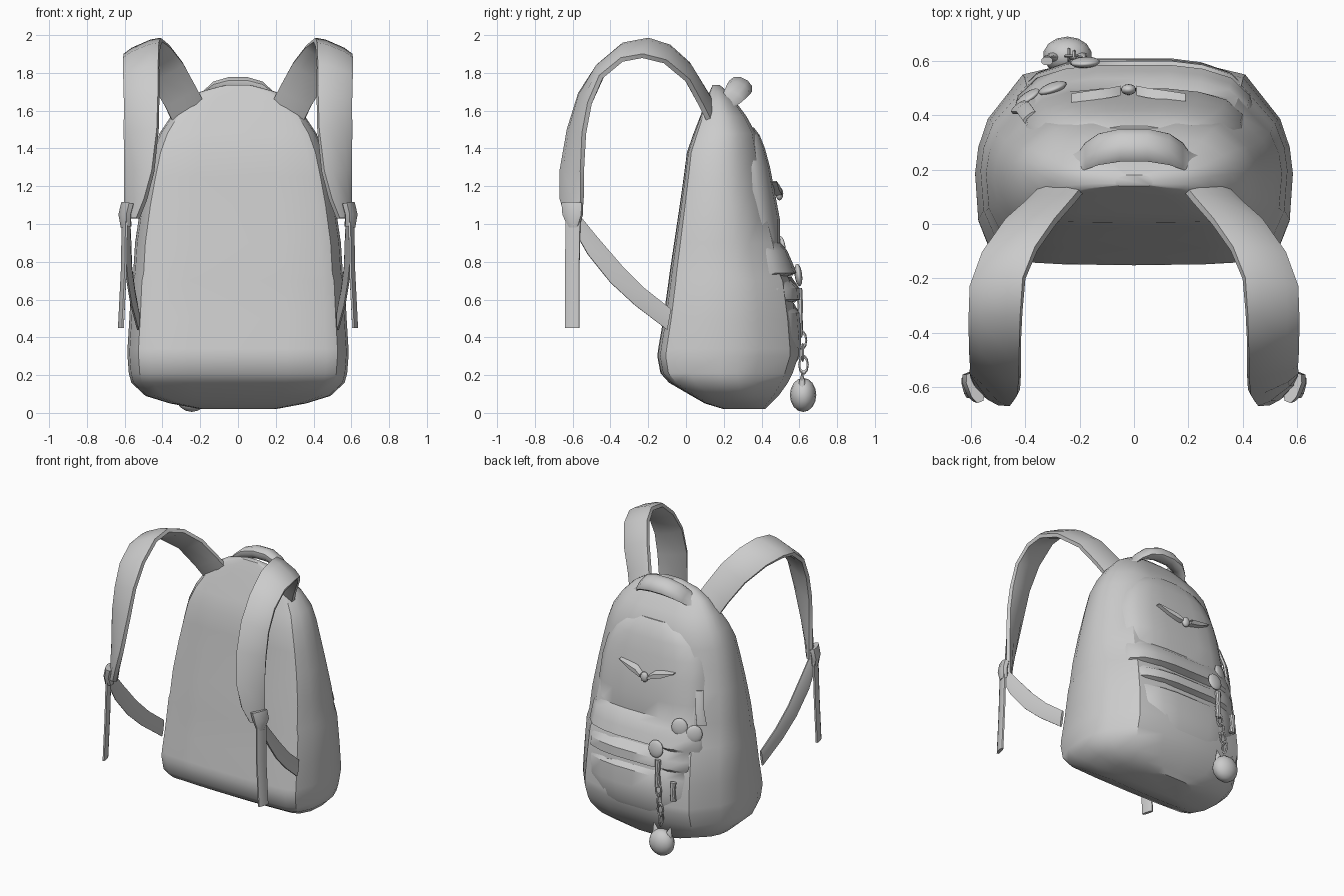
import bpy, bmesh, math
from mathutils import Vector

if "Cube" in bpy.data.objects:
    bpy.data.objects.remove(bpy.data.objects["Cube"])

grey = bpy.data.materials.new("grey cloth")
grey.diffuse_color = (0.6, 0.6, 0.6, 1)
grey.use_nodes = True
grey.node_tree.nodes["Principled BSDF"].inputs["Base Color"].default_value = grey.diffuse_color


def finish(bm, name, angle=35):
    bmesh.ops.recalc_face_normals(bm, faces=bm.faces)
    me = bpy.data.meshes.new(name)
    bm.to_mesh(me)
    bm.free()
    ob = bpy.data.objects.new(name, me)
    bpy.context.collection.objects.link(ob)
    me.materials.append(grey)
    bpy.ops.object.select_all(action='DESELECT')
    ob.select_set(True)
    bpy.context.view_layer.objects.active = ob
    bpy.ops.object.shade_smooth_by_angle(angle=math.radians(angle))
    return ob


def add_loft(bm, rings):
    rows = [[bm.verts.new(p) for p in r] for r in rings]
    n = len(rows[0])
    for a, b in zip(rows, rows[1:]):
        for i in range(n):
            bm.faces.new((a[i], a[(i + 1) % n], b[(i + 1) % n], b[i]))
    bm.faces.new(rows[0])
    bm.faces.new(rows[-1])


def loft(name, rings, angle=35):
    bm = bmesh.new()
    add_loft(bm, rings)
    return finish(bm, name, angle)


def band(name, edges, thick, angle=35, bulge=1.0):
    """Flat band between pairs of edge points, with a padded section."""
    pairs = [(Vector(a), Vector(b)) for a, b in edges]
    mids = [(a + b) / 2 for a, b in pairs]
    rings = []
    for i, (a, b) in enumerate(pairs):
        t = mids[min(i + 1, len(mids) - 1)] - mids[max(i - 1, 0)]
        n = t.cross(b - a).normalized() * thick / 2
        rings.append([a - n * .5, a + n * .5, a.lerp(b, .25) + n * bulge, a.lerp(b, .75) + n * bulge,
                      b + n * .5, b - n * .5, a.lerp(b, .75) - n, a.lerp(b, .25) - n])
    return loft(name, rings, angle)


def ball(name, loc, size, rot_z=0, rot_x=0, seg=14):
    bm = bmesh.new()
    bmesh.ops.create_uvsphere(bm, u_segments=seg, v_segments=8, radius=1)
    ob = finish(bm, name, 60)
    ob.location, ob.scale, ob.rotation_euler = loc, size, (rot_x, 0, rot_z)
    return ob


def mirrored(half):
    return half + [(-x, y) for x, y in reversed(half) if x > 0]


# main bag: z, half width, front y, back y
section = mirrored([(0, 0), (.45, .005), (.8, .02), (.9, .06), (.98, .22), (1, .45), (.98, .58),
                    (.92, .72), (.7, .94), (.38, 1), (0, 1)])
bag = [(.02, .2, .2, .42), (.05, .36, .1, .45), (.09, .49, .03, .49), (.16, .565, -.09, .54),
       (.21, .578, -.135, .565), (.30, .585, -.152, .595), (.34, .585, -.147, .595),
       (.5, .575, -.12, .58), (.7, .565, -.092, .55), (.74, .555, -.087, .53), (.9, .545, -.063, .49),
       (1.1, .515, -.033, .44), (1.25, .485, -.012, .41), (1.38, .455, .005, .39), (1.48, .415, .04, .37),
       (1.57, .355, .075, .32), (1.65, .28, .105, .26), (1.7, .2, .125, .22), (1.735, .07, .14, .18)]
loft("bag_body", [[(x * w, f + (b - f) * y, z) for x, y in section] for z, w, f, b in bag], 32)

# raised back pocket with folded slits: z, half width, inner y, outer y, fold depth
pocket_section = mirrored([(0, 0), (.6, 0), (.93, .05), (1, .3), (.93, .66), (.78, .86), (.55, .96),
                           (.3, 1), (0, 1)])
pocket = [(.2, .36, .25, .54, 0), (.3, .42, .25, .605, 0), (.42, .45, .25, .61, 0), (.53, .46, .25, .6, 0),
          (.58, .46, .25, .585, .035), (.6, .46, .25, .605, 0), (.66, .46, .25, .6, 0),
          (.72, .46, .25, .572, .04), (.74, .46, .25, .585, 0), (.8, .455, .25, .562, 0),
          (.86, .45, .25, .535, 0), (.9, .44, .25, .512, .015), (1.02, .43, .22, .498, 0),
          (1.18, .42, .2, .468, 0), (1.3, .39, .2, .445, 0), (1.4, .34, .2, .418, 0),
          (1.47, .27, .2, .39, 0), (1.51, .17, .2, .36, 0)]
loft("back_pocket", [[(x * w, f + (b - f) * y - (d if y > .5 and x > -.4 else 0), z)
                      for x, y in pocket_section] for z, w, f, b, d in pocket], 38)

# padded shoulder straps, webbing and buckles on both sides
shoulder = [((.18, .14, 1.64), (.35, .12, 1.55)), ((.22, .09, 1.72), (.39, .08, 1.63)),
            ((.29, .01, 1.85), (.47, .01, 1.76)), ((.36, -.09, 1.94), (.555, -.11, 1.86)),
            ((.405, -.2, 1.975), (.6, -.23, 1.89)), ((.415, -.33, 1.95), (.605, -.34, 1.87)),
            ((.42, -.46, 1.84), (.605, -.45, 1.78)), ((.42, -.56, 1.69), (.6, -.51, 1.64)),
            ((.425, -.62, 1.5), (.6, -.54, 1.48)), ((.45, -.66, 1.28), (.595, -.55, 1.28)),
            ((.49, -.66, 1.13), (.595, -.55, 1.13)), ((.53, -.63, 1.03), (.59, -.56, 1.03))]
lower = [((.575, -.56, 1.04), (.6, -.6, .98)), ((.57, -.47, .93), (.6, -.52, .84)),
         ((.565, -.34, .78), (.585, -.4, .69)), ((.55, -.22, .66), (.565, -.27, .57)),
         ((.53, -.08, .55), (.53, -.1, .44))]
tail = [((.59, -.635, 1.02), (.61, -.56, 1.02)), ((.595, -.64, .75), (.615, -.565, .75)),
        ((.61, -.64, .45), (.63, -.565, .45))]
for side, s in (("left", -1), ("right", 1)):
    def flip(edges):
        return [tuple((s * x, y, z) for x, y, z in e) for e in edges]
    band(side + "_shoulder_strap", flip(shoulder), .05)
    band(side + "_lower_strap", flip(lower), .018)
    band(side + "_strap_tail", flip(tail), .022)
    band(side + "_buckle", flip([((.565, -.655, 1.11), (.605, -.55, 1.11)),
                                 ((.58, -.65, 1.05), (.62, -.55, 1.05)),
                                 ((.58, -.62, .985), (.605, -.57, .985))]), .05)

# carry handle: flat ends and a padded grip
grip = [(-.27, .2, 1.62, .045, .012), (-.2, .225, 1.65, .045, .014), (-.18, .25, 1.675, .05, .022),
        (-.13, .275, 1.71, .058, .035), (-.05, .29, 1.73, .06, .04)]
grip += [(-x, y, z, w, h) for x, y, z, w, h in reversed(grip)]
loft("carry_handle", [[(x, y + w * math.cos(a) + .5 * h * math.sin(a), z + h * math.sin(a) - .5 * w * math.cos(a))
                       for a in (math.tau * k / 10 for k in range(10))] for x, y, z, w, h in grip], 40)

# winged pin
for side, s in (("left", -1), ("right", 1)):
    wing = [(.03, 1.165, .015), (.07, 1.185, .028), (.13, 1.2, .024), (.21, 1.225, .004)]
    loft(side + "_pin_wing", [[(s * x - .02, .505 - (z - 1.165) * .3 + dy - abs(x) * .06, z + dz * h)
                               for dy, dz in ((-.03, -1), (-.03, 1), (.006, .4), (.006, -.7))]
                              for x, z, h in wing], 30)
ball("pin_centre", (-.02, .495, 1.16), (.028, .02, .035))

# round badges
for i, (loc, rz) in enumerate([((-.3, .5, .88), .35), ((-.39, .465, .84), .6), ((-.18, .595, .73), .05)]):
    ball("badge_%d" % (i + 1), loc, (.055, .02, .06), rz, .12)

# zip pulls
band("side_zip_pull", [((-.36, .41, 1.12), (-.405, .375, 1.12)), ((-.385, .445, 1), (-.43, .41, 1)),
                       ((-.4, .45, .9), (-.45, .41, .9))], .025)
for name, x, top, bottom in (("upper_zip_pull", -.2, .66, .47), ("lower_zip_pull", -.32, .53, .4)):
    band(name, [((x - .02, .6, top), (x + .02, .6, top)),
                ((x - .014, .605, (top + bottom) / 2), (x + .014, .605, (top + bottom) / 2)),
                ((x - .02, .6, bottom), (x + .02, .6, bottom))], .03)

# chain links to the charm
for i in range(4):
    bpy.ops.mesh.primitive_torus_add(major_segments=10, minor_segments=5, major_radius=.022, minor_radius=.006,
                                     location=(-.21 - .01 * i, .61 + .004 * i, .45 - .065 * i),
                                     rotation=(math.pi / 2, 0, (i % 2) * math.pi / 2))
    ring = bpy.context.object
    ring.name, ring.scale = "chain_link_%d" % (i + 1), (1, 1.9, 1)
    ring.data.materials.append(grey)
    bpy.ops.object.shade_smooth_by_angle(angle=1)

# animal head charm with pointed ears
ball("charm_head", (-.245, .62, .095), (.09, .07, .09))
for side, s in (("left", -1), ("right", 1)):
    bm = bmesh.new()
    bmesh.ops.create_cone(bm, segments=8, radius1=.036, radius2=.002, depth=.09, cap_ends=True)
    ear = finish(bm, side + "_charm_ear", 50)
    ear.location, ear.rotation_euler, ear.scale = (-.245 + s * .055, .615, .175), (0, s * .25, 0), (1, .7, 1)
